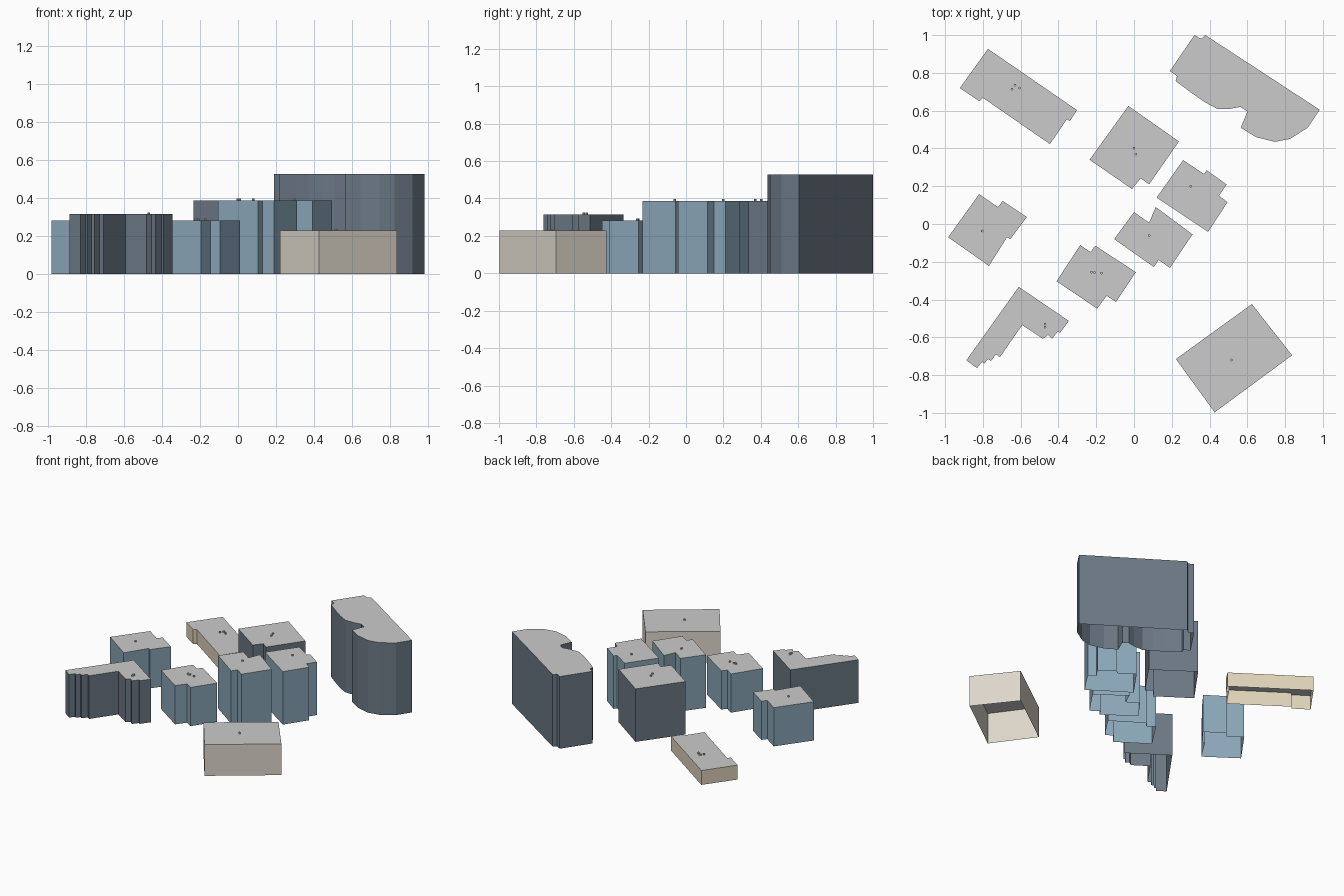
import bpy, bmesh


def material(name, rgb):
    m = bpy.data.materials.new(name)
    m.diffuse_color = (*rgb, 1)
    return m


SLATE = material("slate", (0.15, 0.19, 0.235))
BLUE = material("blue", (0.26, 0.39, 0.49))
STONE = material("stone", (0.72, 0.67, 0.59))
SAND = material("sand", (0.74, 0.66, 0.50))


def finish(bm, name, mat=None):
    mesh = bpy.data.meshes.new(name)
    bm.to_mesh(mesh)
    bm.free()
    if mat:
        mesh.materials.append(mat)
    bpy.context.collection.objects.link(bpy.data.objects.new(name, mesh))


def building(name, height, mat, outline, vents=()):
    """Open-bottomed walls, flat roof and tiny roof vents; outline is clockwise."""
    pts = outline[::-1]
    # walls
    bm = bmesh.new()
    low = [bm.verts.new((x, y, 0)) for x, y in pts]
    top = [bm.verts.new((x, y, height)) for x, y in pts]
    n = len(pts)
    for i in range(n):
        j = (i + 1) % n
        bm.faces.new((low[i], low[j], top[j], top[i]))
    finish(bm, name + "_walls", mat)
    # roof
    bm = bmesh.new()
    bm.faces.new([bm.verts.new((x, y, height)) for x, y in pts])
    finish(bm, name + "_roof")
    # vents
    for k, (x, y) in enumerate(vents):
        bpy.ops.mesh.primitive_cylinder_add(vertices=8, radius=0.007, depth=0.01,
                                            location=(x, y, height + 0.005))
        bpy.context.object.name = f"{name}_vent_{k + 1}"


# tall block with a curved front
building("curved_tower", 0.527, SLATE, [
    (0.32, 1.0), (0.355, 0.98), (0.378, 1.0), (0.983, 0.605), (0.92, 0.51),
    (0.825, 0.45), (0.745, 0.435), (0.645, 0.46), (0.565, 0.51), (0.60, 0.595),
    (0.565, 0.62), (0.51, 0.61), (0.44, 0.61), (0.375, 0.645), (0.31, 0.69),
    (0.22, 0.757), (0.228, 0.783), (0.19, 0.81)])

# central slate block
building("central_block", 0.387, SLATE, [
    (-0.03, 0.625), (0.238, 0.437), (0.08, 0.21), (0.035, 0.242),
    (-0.01, 0.185), (-0.235, 0.34)], [(0.0, 0.402), (0.01, 0.37)])

# diagonal row of blue blocks
building("east_block", 0.387, BLUE, [
    (0.26, 0.338), (0.37, 0.265), (0.385, 0.285), (0.49, 0.21), (0.45, 0.15),
    (0.495, 0.115), (0.392, -0.042), (0.12, 0.14)], [(0.30, 0.20)])
building("middle_block", 0.387, BLUE, [
    (0.0, 0.063), (0.08, 0.007), (0.115, 0.09), (0.31, -0.055), (0.19, -0.232),
    (0.13, -0.19), (0.105, -0.228), (-0.105, -0.08)], [(0.08, -0.06)])
building("south_block", 0.283, BLUE, [
    (-0.285, -0.112), (-0.23, -0.148), (-0.205, -0.115), (0.01, -0.255),
    (-0.095, -0.413), (-0.145, -0.38), (-0.195, -0.448), (-0.41, -0.303)],
    [(-0.225, -0.255), (-0.21, -0.257), (-0.172, -0.26)])
building("west_block", 0.283, BLUE, [
    (-0.82, 0.158), (-0.72, 0.09), (-0.695, 0.122), (-0.567, 0.037),
    (-0.655, -0.08), (-0.672, -0.07), (-0.768, -0.222), (-0.984, -0.07)],
    [(-0.804, -0.037)])

# stepped corner building
building("corner_building", 0.315, SLATE, [
    (-0.61, -0.333), (-0.345, -0.513), (-0.392, -0.577), (-0.402, -0.567),
    (-0.434, -0.608), (-0.455, -0.587), (-0.482, -0.608), (-0.592, -0.535),
    (-0.71, -0.705), (-0.73, -0.69), (-0.757, -0.725), (-0.773, -0.715),
    (-0.794, -0.741), (-0.804, -0.73), (-0.831, -0.763), (-0.888, -0.722)],
    [(-0.471, -0.53), (-0.471, -0.546)])

# low buildings
building("low_hall", 0.105, SAND, [
    (-0.773, 0.927), (-0.302, 0.603), (-0.339, 0.545), (-0.355, 0.555),
    (-0.445, 0.423), (-0.80, 0.668), (-0.817, 0.65), (-0.922, 0.72)],
    [(-0.646, 0.714), (-0.63, 0.735), (-0.605, 0.72)])
building("square_hall", 0.228, STONE, [
    (0.624, -0.424), (0.837, -0.695), (0.427, -0.997), (0.222, -0.715)],
    [(0.517, -0.72)])
